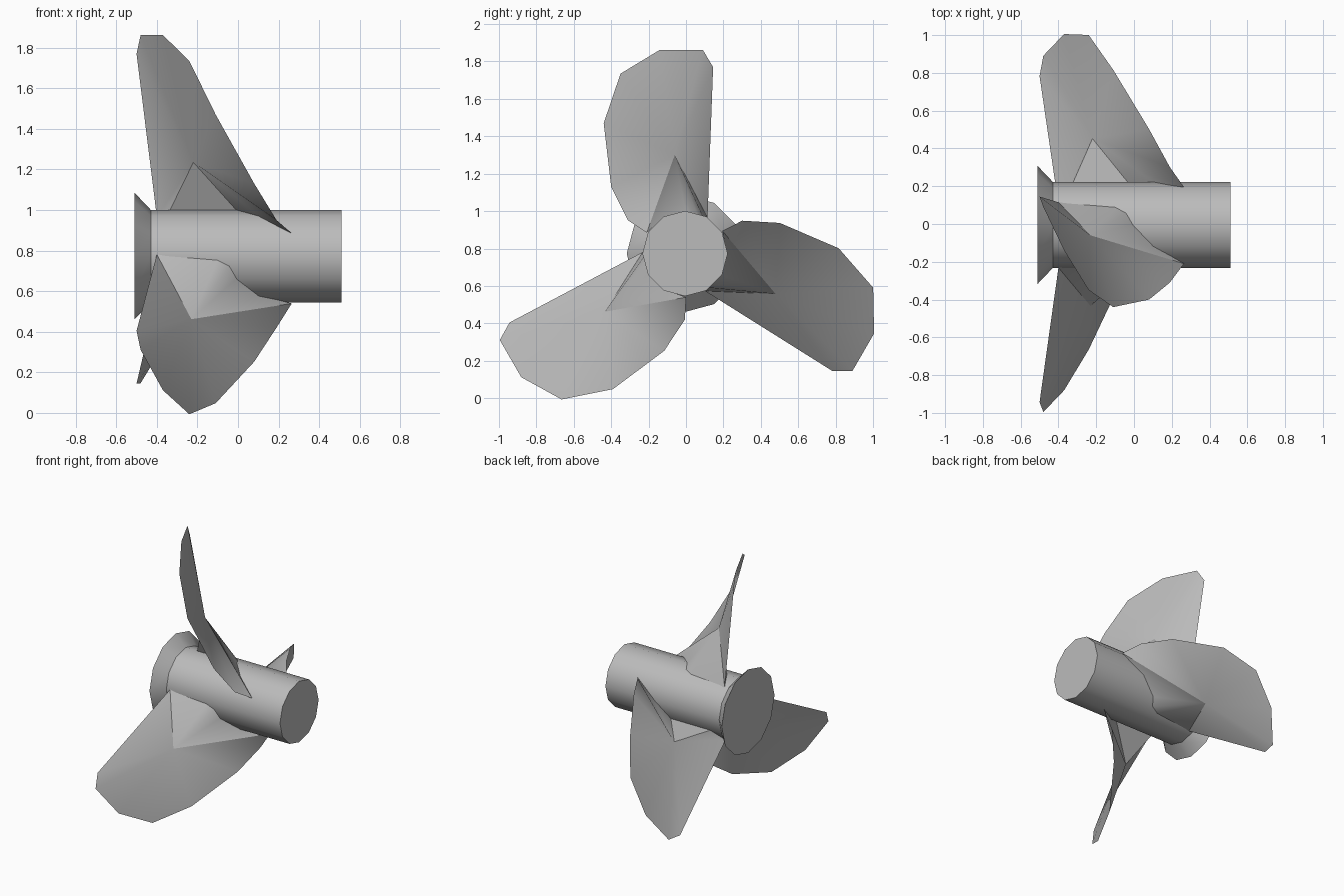
import bpy, bmesh, math
from mathutils import Matrix, Vector

if "Cube" in bpy.data.objects:
    bpy.data.objects.remove(bpy.data.objects["Cube"], do_unlink=True)

metal = bpy.data.materials.new("grey metal")
metal.use_nodes = True
GREY = (0.5, 0.5, 0.5, 1)
metal.diffuse_color = GREY
metal.node_tree.nodes["Principled BSDF"].inputs["Base Color"].default_value = GREY

AXIS = Vector((0, -0.005, 0.773))   # hub axis runs along x
SIDES = 12


def finish(name, bm, angle):
    bmesh.ops.recalc_face_normals(bm, faces=bm.faces)
    mesh = bpy.data.meshes.new(name)
    bm.to_mesh(mesh)
    bm.free()
    mesh.materials.append(metal)
    obj = bpy.data.objects.new(name, mesh)
    bpy.context.collection.objects.link(obj)
    bpy.ops.object.select_all(action="DESELECT")
    obj.select_set(True)
    bpy.context.view_layer.objects.active = obj
    bpy.ops.object.shade_smooth_by_angle(angle=math.radians(angle))


# Hub with a flared rear collar: one lathed profile of (x, radius)
bm = bmesh.new()
rings = []
for x, r in [(-0.51, 0.312), (-0.43, 0.228), (0.51, 0.228)]:
    angles = [math.tau * i / SIDES for i in range(SIDES)]
    rings.append([bm.verts.new(AXIS + Vector((x, r * math.sin(a), r * math.cos(a))))
                  for a in angles])
for a, b in zip(rings, rings[1:]):
    for i in range(SIDES):
        j = (i + 1) % SIDES
        bm.faces.new((a[i], a[j], b[j], b[i]))
bm.faces.new(rings[0])
bm.faces.new(rings[-1])
finish("hub", bm, 31)

# Blade: an outer edge, two roots sunk in the hub, and a fan peak on each side
EDGE = [(-0.5, 0.145, 1.77), (-0.48, 0.09, 1.862), (-0.37, -0.14, 1.862),
        (-0.24, -0.35, 1.735), (-0.11, -0.44, 1.47), (0.08, -0.4, 1.13),
        (0.19, -0.31, 0.95), (0.265, -0.21, 0.885)]
TIP_ROOT = (-0.4, 0.115, 0.965)
MID_ROOT = [(0.11, -0.12, 0.963), (0.0, 0.0, 0.99)]
FRONT_ROOT = [(-0.04, 0.06, 0.98), (-0.1, 0.09, 0.973)]
REAR_ROOT = [(-0.34, 0.0, 0.99)]
FRONT_PEAK = (-0.23, -0.06, 1.3)
REAR_PEAK = (-0.22, -0.119, 1.235)


def build_blade(name, turn):
    bm = bmesh.new()
    spin = (Matrix.Translation(AXIS) @ Matrix.Rotation(turn, 4, "X")
            @ Matrix.Translation(-AXIS))

    def add(points):
        return [bm.verts.new(spin @ Vector(p)) for p in points]

    shared = add(EDGE + MID_ROOT)
    front, rear = add(FRONT_ROOT), add(REAR_ROOT)
    end, front_peak, rear_peak = add([TIP_ROOT, FRONT_PEAK, REAR_PEAK])
    for peak, root in ((front_peak, front), (rear_peak, rear)):
        loop = shared + root + [end]
        for a, b in zip(loop, loop[1:] + loop[:1]):
            bm.faces.new((peak, a, b))
    # close the root inside the hub
    bm.faces.new([shared[-1]] + front + [end] + rear[::-1])
    finish(name, bm, 30)


for name, turn in (("top_blade", 0), ("front_blade", 120), ("back_blade", -120)):
    build_blade(name, math.radians(turn))
